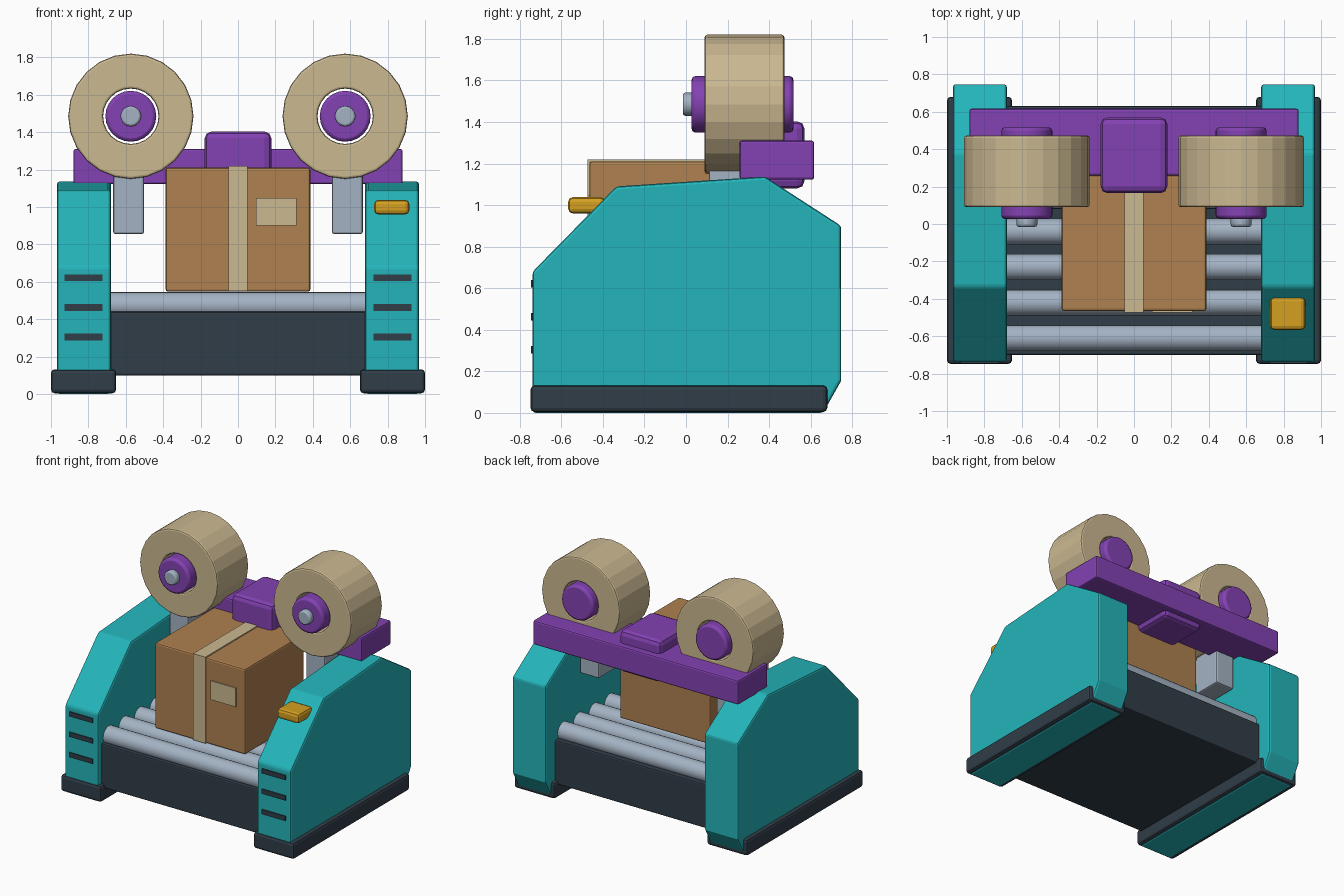
import bpy, bmesh, math
from mathutils import Matrix, Vector

cube = bpy.data.objects.get("Cube")
if cube:
    bpy.data.objects.remove(cube, do_unlink=True)


def material(name, rgb):
    mat = bpy.data.materials.new(name)
    mat.use_nodes = True
    colour = (*rgb, 1)
    mat.diffuse_color = colour
    mat.node_tree.nodes["Principled BSDF"].inputs["Base Color"].default_value = colour
    return mat


TEAL = material("teal paint", (0.017, 0.46, 0.49))
DARK = material("dark slate", (0.03, 0.047, 0.064))
PURPLE = material("purple paint", (0.23, 0.054, 0.45))
TAN = material("tan tape", (0.6, 0.48, 0.285))
BROWN = material("brown cardboard", (0.43, 0.22, 0.08))
STEEL = material("pale steel", (0.37, 0.45, 0.55))
YELLOW = material("amber button", (0.66, 0.35, 0.015))


def finish(name, bm, mat, bevel=0.0, segments=2, smooth=True):
    """Turn a bmesh into a named object with bevelled edges."""
    bmesh.ops.recalc_face_normals(bm, faces=bm.faces)
    mesh = bpy.data.meshes.new(name)
    bm.to_mesh(mesh)
    bm.free()
    mesh.materials.append(mat)
    obj = bpy.data.objects.new(name, mesh)
    bpy.context.collection.objects.link(obj)
    if bevel:
        mod = obj.modifiers.new("soft edges", "BEVEL")
        mod.width = bevel
        mod.segments = segments
        mod.limit_method = "ANGLE"
        mod.angle_limit = math.radians(30)
    if smooth:
        bpy.ops.object.select_all(action="DESELECT")
        obj.select_set(True)
        bpy.context.view_layer.objects.active = obj
        bpy.ops.object.shade_smooth_by_angle(angle=math.radians(35))
    return obj


def box(name, mat, x, y, z, bevel=0.0, segments=2):
    """Box from its (low, high) range on each axis."""
    low, high = (Vector(p) for p in zip(x, y, z))
    bm = bmesh.new()
    size = Matrix.Diagonal((*(high - low), 1))
    bmesh.ops.create_cube(bm, size=1, matrix=Matrix.Translation((low + high) / 2) @ size)
    return finish(name, bm, mat, bevel, segments, smooth=False)


def cylinder(name, mat, radius, length, centre, axis, sides, bevel=0.0):
    bm = bmesh.new()
    turn = Matrix.Rotation(math.pi / 2, 4, axis)
    bmesh.ops.create_cone(bm, cap_ends=True, segments=sides, radius1=radius,
                          radius2=radius, depth=length,
                          matrix=Matrix.Translation(centre) @ turn)
    return finish(name, bm, mat, bevel)


def ring(name, mat, profile, centre, sides, bevel):
    """Spin a closed (radius, y) profile round the y axis."""
    bm = bmesh.new()
    loops = []
    for i in range(sides):
        a = 2 * math.pi * i / sides
        loops.append([bm.verts.new((centre[0] + r * math.sin(a), y,
                                    centre[1] + r * math.cos(a))) for r, y in profile])
    n = len(profile)
    for i in range(sides):
        here, there = loops[i], loops[(i + 1) % sides]
        for j in range(n):
            k = (j + 1) % n
            bm.faces.new((here[j], here[k], there[k], there[j]))
    return finish(name, bm, mat, bevel, smooth=False)


def panel(name, mat, outline, x, bevel):
    """Extrude a (y, z) outline between two x values."""
    bm = bmesh.new()
    face = bm.faces.new([bm.verts.new((x[0], y, z)) for y, z in outline])
    extruded = bmesh.ops.extrude_face_region(bm, geom=[face])["geom"]
    verts = [v for v in extruded if isinstance(v, bmesh.types.BMVert)]
    bmesh.ops.translate(bm, verts=verts, vec=(x[1] - x[0], 0, 0))
    return finish(name, bm, mat, bevel, smooth=False)


# Conveyor bed and rollers
box("conveyor_bed", DARK, (-0.69, 0.69), (-0.7, 0.63), (0.1, 0.44), 0.01)
for i in range(7):
    cylinder(f"roller_{i + 1}", STEEL, 0.07, 1.38, (0, -0.61 + 0.19 * i, 0.475), "Y", 20)

# Side housings, feet, vents, posts and tape spools on both sides
housing = [(-0.738, 0), (-0.738, 0.68), (-0.335, 1.09), (0.38, 1.137),
           (0.747, 0.9), (0.747, 0.155), (0.66, 0)]
for side, s in (("left", 1), ("right", -1)):
    def span(a, b):
        return tuple(sorted((s * a, s * b)))

    panel(f"{side}_housing", TEAL, housing, span(0.68, 0.968), 0.015)
    box(f"{side}_foot", DARK, span(0.652, 1.0), (-0.748, 0.68), (0.004, 0.132), 0.02)
    for i in range(3):
        z = 0.305 + 0.158 * i
        box(f"{side}_vent_{i + 1}", DARK, span(0.725, 0.927), (-0.746, -0.737),
            (z - 0.018, z + 0.018))
    box(f"{side}_post", STEEL, span(0.503, 0.667), (0.11, 0.35), (0.855, 1.2), 0.012)
    x = s * 0.573
    z = 1.485
    ring(f"{side}_tape_spool", TAN, [(0.335, 0.09), (0.335, 0.473), (0.148, 0.473),
                                     (0.148, 0.09)], (x, z), 24, 0.012)
    cylinder(f"{side}_spool_hub", PURPLE, 0.136, 0.49, (x, 0.272, z), "X", 24, 0.018)
    cylinder(f"{side}_axle_bolt", STEEL, 0.056, 0.06, (x, 0.015, z), "X", 12, 0.012)

# Cross beam and sealing head
box("cross_beam", PURPLE, (-0.88, 0.88), (0.258, 0.617), (1.122, 1.31), 0.012)
box("sealing_head", PURPLE, (-0.178, 0.178), (0.165, 0.57), (1.08, 1.403), 0.035)

# Parcel with tape strip and label
box("parcel", BROWN, (-0.387, 0.387), (-0.465, 0.26), (0.548, 1.21), 0.012)
box("parcel_tape_front", TAN, (-0.052, 0.052), (-0.474, -0.465), (0.55, 1.219))
box("parcel_tape_top", TAN, (-0.052, 0.052), (-0.474, 0.25), (1.21, 1.219))
box("parcel_label", TAN, (0.095, 0.312), (-0.474, -0.465), (0.902, 1.048))

# Control button on the left housing
box("control_button", YELLOW, (0.728, 0.916), (-0.567, -0.39), (0.96, 1.038), 0.022)
